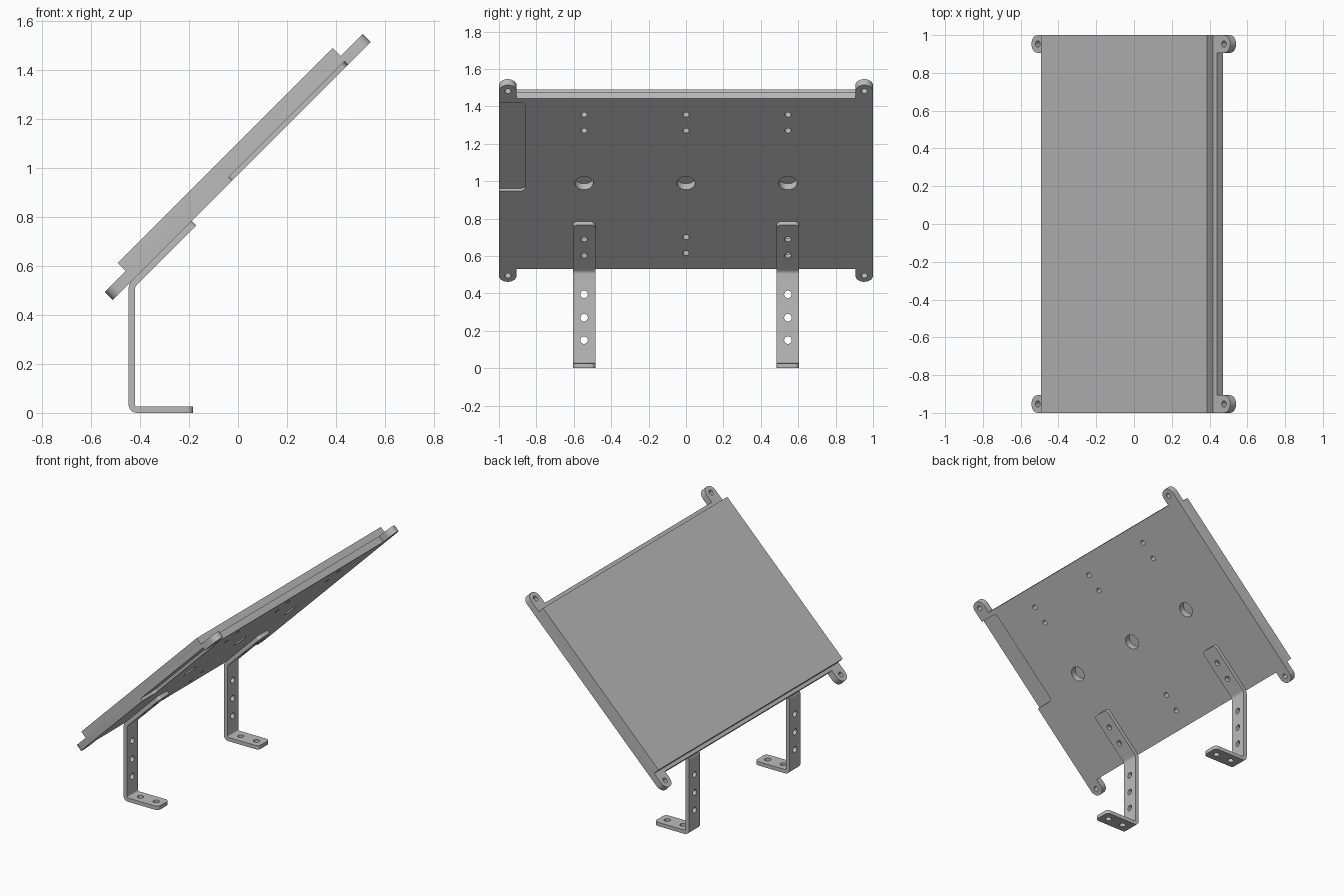
import bpy, bmesh
from math import pi, cos, sin, radians
from mathutils import Matrix, Vector

cube = bpy.data.objects.get("Cube")
if cube:
    bpy.data.objects.remove(cube, do_unlink=True)

grey = bpy.data.materials.new("plain_grey")
grey.use_nodes = True
grey.diffuse_color = (0.5, 0.5, 0.5, 1)
grey.node_tree.nodes["Principled BSDF"].inputs["Base Color"].default_value = (0.5, 0.5, 0.5, 1)

# Tilted frame: local x runs up the slope, local z is the panel normal
TILT = Matrix.Rotation(radians(-45), 4, 'Y')
BACK, MID, FACE = 0.688, 0.733, 0.78      # layers along the normal
THICK = 0.026                             # bracket sheet


def make_object(name, bm, matrix=Matrix()):
    bm.transform(matrix)
    bmesh.ops.recalc_face_normals(bm, faces=bm.faces)
    mesh = bpy.data.meshes.new(name)
    bm.to_mesh(mesh)
    bm.free()
    mesh.materials.append(grey)
    obj = bpy.data.objects.new(name, mesh)
    bpy.context.collection.objects.link(obj)
    return obj


def arc(cx, cy, r, start, end, steps=12):
    angles = [radians(start + (end - start) * i / steps) for i in range(steps + 1)]
    return [(cx + r * cos(a), cy + r * sin(a)) for a in angles]


def prism(bm, outline, low, high):
    face = bm.faces.new([bm.verts.new((x, y, low)) for x, y in outline])
    top = bmesh.ops.extrude_face_region(bm, geom=[face])["geom"]
    verts = [v for v in top if isinstance(v, bmesh.types.BMVert)]
    bmesh.ops.translate(bm, verts=verts, vec=(0, 0, high - low))


def peg(bm, centre, axis, r, length=0.2):
    turn = Vector(axis).to_track_quat('Z', 'Y').to_matrix().to_4x4()
    bmesh.ops.create_cone(bm, cap_ends=True, segments=32, radius1=r, radius2=r,
                          depth=length, matrix=Matrix.Translation(centre) @ turn)


def activate(obj):
    bpy.ops.object.select_all(action='DESELECT')
    obj.select_set(True)
    bpy.context.view_layer.objects.active = obj


def cut(obj, bm, matrix=Matrix()):
    cutter = make_object("cutter", bm, matrix)
    cutter.hide_render = True
    activate(obj)
    mod = obj.modifiers.new("cut", 'BOOLEAN')
    mod.operation, mod.solver, mod.object = 'DIFFERENCE', 'EXACT', cutter
    bpy.ops.object.modifier_apply(modifier=mod.name)
    bpy.data.objects.remove(cutter, do_unlink=True)


def smooth(obj):
    activate(obj)
    bpy.ops.object.shade_smooth_by_angle(angle=radians(30))


# Face panel
bm = bmesh.new()
prism(bm, [(0.085, -1), (1.326, -1), (1.326, 1), (0.085, 1)], MID, FACE)
make_object("face_panel", bm, TILT)

# Back plate with four rounded corner tabs
LOW, HIGH, SIDE, R = 0.012, 1.406, 0.953, 0.047
INNER = SIDE - R
outline = (arc(LOW, -SIDE, R, 270, 90) + [(0.062, -INNER), (0.062, INNER)]
           + arc(LOW, SIDE, R, 270, 90) + arc(HIGH, SIDE, R, 90, -90)
           + [(1.353, INNER), (1.353, -INNER)] + arc(HIGH, -SIDE, R, 90, -90))
bm = bmesh.new()
prism(bm, outline, BACK, MID)
plate = make_object("back_plate", bm, TILT)

# Holes in the plate: tab holes, cable holes and mounting pairs
holes = bmesh.new()
for y in (-SIDE, SIDE):
    for u in (LOW, HIGH):
        peg(holes, (u, y, BACK), (0, 0, 1), 0.017)
for y in (-0.545, 0, 0.545):
    peg(holes, (0.712, y, BACK), (0, 0, 1), 0.05)
    for u in (0.182, 0.302, 1.108, 1.228):
        peg(holes, (u, y, BACK), (0, 0, 1), 0.017)
cut(plate, holes, TILT)

# Shallow side recess with rounded inner corners
recess = bmesh.new()
prism(recess, [(0.652, -1.1), (1.322, -1.1)] + arc(1.297, -0.885, 0.025, 0, 90, 6)
      + arc(0.677, -0.885, 0.025, 90, 180, 6), BACK - 0.1, BACK + 0.019)
cut(plate, recess, TILT)
smooth(plate)


# Bent sheet brackets
def fillet(before, corner, after, reach, steps=6):
    p = corner + (before - corner).normalized() * reach
    q = corner + (after - corner).normalized() * reach
    return [p.lerp(corner, t).lerp(corner.lerp(q, t), t)
            for t in (i / steps for i in range(steps + 1))]


def bracket(name, y):
    wall, half = -0.434, 0.06
    mid = BACK - THICK / 2
    foot_end = Vector((-0.183, 0, THICK / 2))
    heel = Vector((wall, 0, THICK / 2))
    knee = Vector((wall, 0, wall + mid * 2 ** 0.5))
    tip = TILT @ Vector((0.421, 0, mid))
    path = ([foot_end] + fillet(foot_end, heel, knee, 0.025)
            + fillet(heel, knee, tip, 0.018) + [tip])
    bm = bmesh.new()
    rows = [[bm.verts.new((p.x, y + s * half, p.z)) for s in (-1, 1)] for p in path]
    for a, b in zip(rows, rows[1:]):
        bm.faces.new((a[0], a[1], b[1], b[0]))
    bmesh.ops.bevel(bm, geom=rows[0] + rows[-1], offset=0.025, segments=5,
                    profile=0.5, affect='VERTICES')
    obj = make_object(name, bm)
    activate(obj)
    mod = obj.modifiers.new("sheet", 'SOLIDIFY')
    mod.thickness, mod.offset, mod.use_even_offset = THICK, 0, True
    bpy.ops.object.modifier_apply(modifier=mod.name)

    pegs = bmesh.new()
    for x in (-0.36, -0.24):
        peg(pegs, (x, y, 0), (0, 0, 1), 0.02)
    for z in (0.15, 0.27, 0.395):
        peg(pegs, (wall, y, z), (1, 0, 0), 0.02)
    for u in (0.19, 0.312):
        peg(pegs, TILT @ Vector((u, y, mid)), (-1, 0, 1), 0.018, 0.1)
    cut(obj, pegs)
    smooth(obj)


bracket("left_side_bracket", 0.545)
bracket("right_side_bracket", -0.545)
